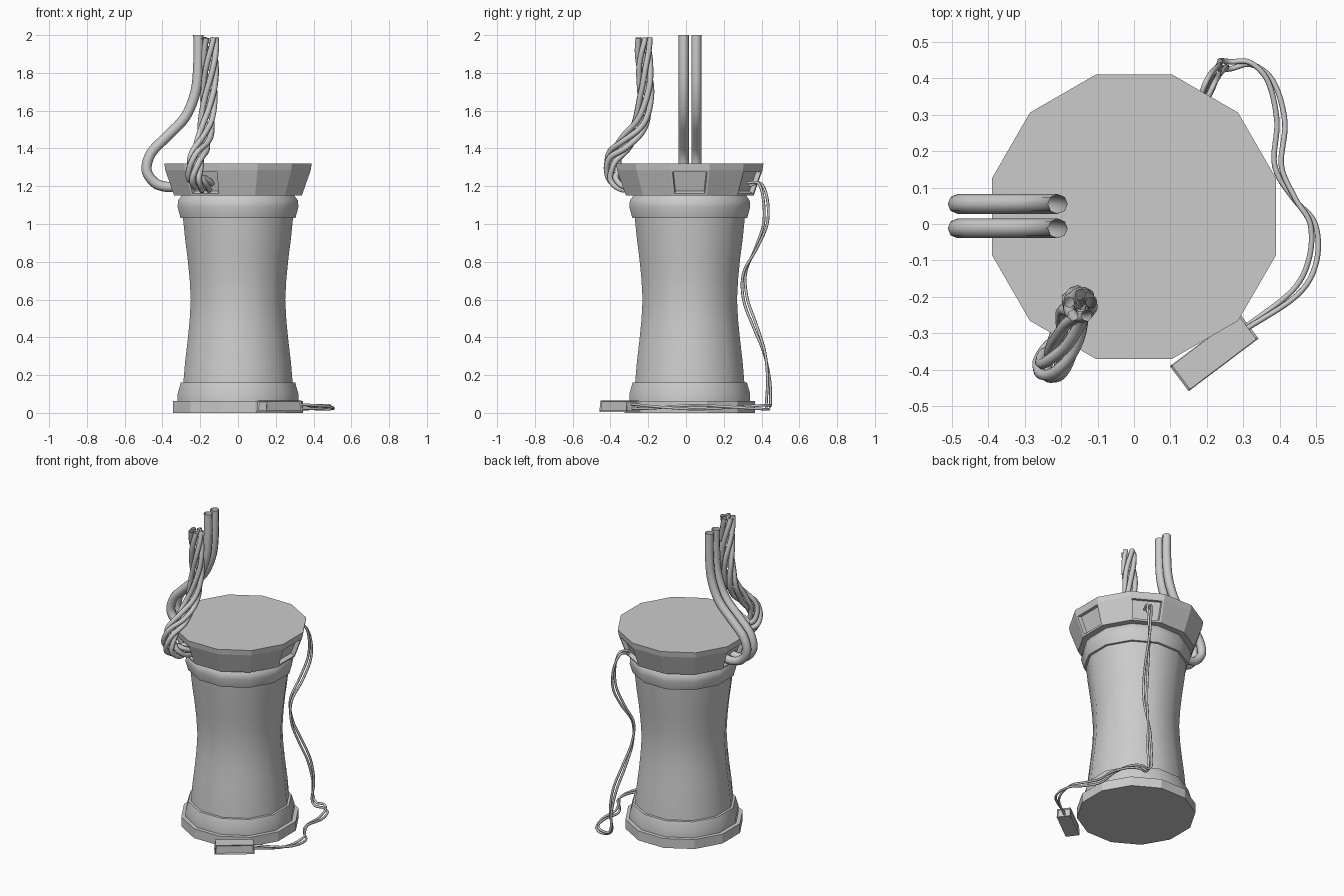
import bpy, bmesh
from math import cos, sin, pi, radians
from mathutils import Vector, Matrix

if "Cube" in bpy.data.objects:
    bpy.data.objects.remove(bpy.data.objects["Cube"])

CY = 0.02      # body axis sits slightly behind the origin
SIDES = 12


def add_object(name, bm, smooth=False):
    bmesh.ops.recalc_face_normals(bm, faces=bm.faces)
    mesh = bpy.data.meshes.new(name)
    bm.to_mesh(mesh)
    bm.free()
    obj = bpy.data.objects.new(name, mesh)
    bpy.context.collection.objects.link(obj)
    if smooth:
        mesh.polygons.foreach_set("use_smooth", [len(p.vertices) == 4 for p in mesh.polygons])
        mesh.set_sharp_from_angle(angle=radians(35))
    return obj


def lathe(profile):
    """Closed 12-sided solid from (half width across flats, z) pairs."""
    bm = bmesh.new()
    rings = []
    for r, z in profile:
        r /= cos(pi / SIDES)
        rings.append([bm.verts.new((r * cos((i + .5) * 2 * pi / SIDES),
                                    CY + r * sin((i + .5) * 2 * pi / SIDES), z))
                      for i in range(SIDES)])
    for a, b in zip(rings, rings[1:]):
        for i in range(SIDES):
            j = (i + 1) % SIDES
            bm.faces.new((a[i], a[j], b[j], b[i]))
    bm.faces.new(rings[0][::-1])
    bm.faces.new(rings[-1])
    return bm


def sample(points, steps=6):
    """Catmull-Rom curve through the points."""
    p = [Vector(v) for v in points]
    p = [2 * p[0] - p[1]] + p + [2 * p[-1] - p[-2]]
    out = []
    for a, b, c, d in zip(p, p[1:], p[2:], p[3:]):
        for k in range(steps):
            t = k / steps
            out.append(.5 * (2 * b + (c - a) * t + (2 * a - 5 * b + 4 * c - d) * t * t
                             + (3 * b - a - 3 * c + d) * t ** 3))
    return out + [p[-2]]


def tube(name, points, radius, resolution):
    curve = bpy.data.curves.new(name, 'CURVE')
    curve.dimensions = '3D'
    curve.bevel_depth = radius
    curve.bevel_resolution = resolution
    spline = curve.splines.new('POLY')
    spline.points.add(len(points) - 1)
    for sp, v in zip(spline.points, points):
        sp.co = (*v, 1)
    spline.use_smooth = True
    obj = bpy.data.objects.new(name, curve)
    bpy.context.collection.objects.link(obj)
    bpy.ops.object.select_all(action='DESELECT')
    obj.select_set(True)
    bpy.context.view_layer.objects.active = obj
    bpy.ops.object.convert(target='MESH')


def twisted(name, points, count, offset, turns, radius, resolution):
    """Strands winding around a shared centre path."""
    path = sample(points)
    n = len(path) - 1
    tangents = [(path[min(i + 1, n)] - path[max(i - 1, 0)]).normalized() for i in range(n + 1)]
    normal = tangents[0].orthogonal().normalized()
    frames = []
    for i, t in enumerate(tangents):
        if i:
            normal = tangents[i - 1].rotation_difference(t) @ normal
        frames.append((normal.copy(), t.cross(normal)))
    for s in range(count):
        pts = []
        for i, (c, (u, v)) in enumerate(zip(path, frames)):
            a = 2 * pi * (s / count + turns * i / n)
            pts.append(c + offset * (u * cos(a) + v * sin(a)))
        tube(f"{name}_{s + 1}", pts, radius, resolution)


# Pedestal: base slab, collars and waisted column
add_object("base", lathe([(.345, 0), (.345, .062)]))
add_object("lower_collar", lathe([(.32, .055), (.32, .1), (.303, .16), (.28, .162)]), True)
add_object("column", lathe([(.29, .15), (.28, .27), (.267, .38), (.256, .49), (.25, .6),
                            (.256, .71), (.267, .82), (.28, .92), (.292, 1.04)]), True)
add_object("upper_collar", lathe([(.28, 1.03), (.304, 1.032), (.32, 1.09), (.317, 1.125),
                                  (.295, 1.155)]), True)

# Flared head with recessed sockets on four of its sides
bm = lathe([(.338, 1.15), (.385, 1.285), (.39, 1.32)])
bm.normal_update()
bmesh.ops.recalc_face_normals(bm, faces=bm.faces)
sockets = []
for deg in (0, 60, 180, 240):
    d = Vector((cos(radians(deg)), sin(radians(deg)), 0))
    sockets += [f for f in bm.faces if f.normal.dot(d) > .9
                and f.calc_center_median().z < 1.25]
bmesh.ops.inset_individual(bm, faces=sockets, thickness=.016, depth=0)
bmesh.ops.inset_individual(bm, faces=sockets, thickness=.006, depth=-.025)
add_object("head", bm)

# Two thick hoses rising from the left socket
hose = [(-.33, 1.2), (-.38, 1.197), (-.44, 1.218), (-.484, 1.285), (-.46, 1.375), (-.38, 1.46),
        (-.28, 1.565), (-.225, 1.7), (-.21, 1.85), (-.21, 2)]
for side, y in (("front", -.012), ("back", .055)):
    tube("hose_" + side, sample([(x, y, z) for x, z in hose], 4), .027, 2)

# Twisted cable bundle rising from the front left socket
twisted("cable", [(-.165, -.27, 1.21), (-.2, -.34, 1.215), (-.232, -.383, 1.255),
                  (-.22, -.385, 1.35), (-.185, -.32, 1.43), (-.165, -.24, 1.54),
                  (-.152, -.215, 1.7), (-.148, -.222, 1.85), (-.148, -.225, 1.985)],
        5, .032, 1.5, .016, 1)

# Pair of thin wires from the back right socket down to the floor and the plug
twisted("wire", [(.185, .33, 1.21), (.21, .39, 1.215), (.23, .42, 1.13), (.23, .42, 1),
                 (.205, .37, .87), (.17, .31, .74), (.175, .315, .6), (.2, .365, .46),
                 (.23, .415, .32), (.245, .437, .18), (.24, .437, .07), (.265, .435, .03),
                 (.32, .44, .03), (.375, .39, .03), (.403, .28, .03), (.395, .16, .03),
                 (.44, .07, .03), (.49, 0, .03), (.49, -.1, .03), (.44, -.19, .03),
                 (.3, -.29, .035)],
        2, .011, 2.5, .0075, 1)

# Plug block lying on the floor, panelled on its sides
bm = bmesh.new()
bmesh.ops.create_cube(bm, size=1)
for v in bm.verts:
    s = 1 if v.co.z < 0 else .95
    v.co = Vector((v.co.x * .24 * s, v.co.y * .086 * s, v.co.z * .06))
bm.normal_update()
panels = [f for f in bm.faces if abs(f.normal.z) < .5]
bmesh.ops.inset_individual(bm, faces=panels, thickness=.009, depth=-.006)
bm.transform(Matrix.Translation((.22, -.352, .036)) @ Matrix.Rotation(radians(37), 4, 'Z'))
add_object("plug", bm)
